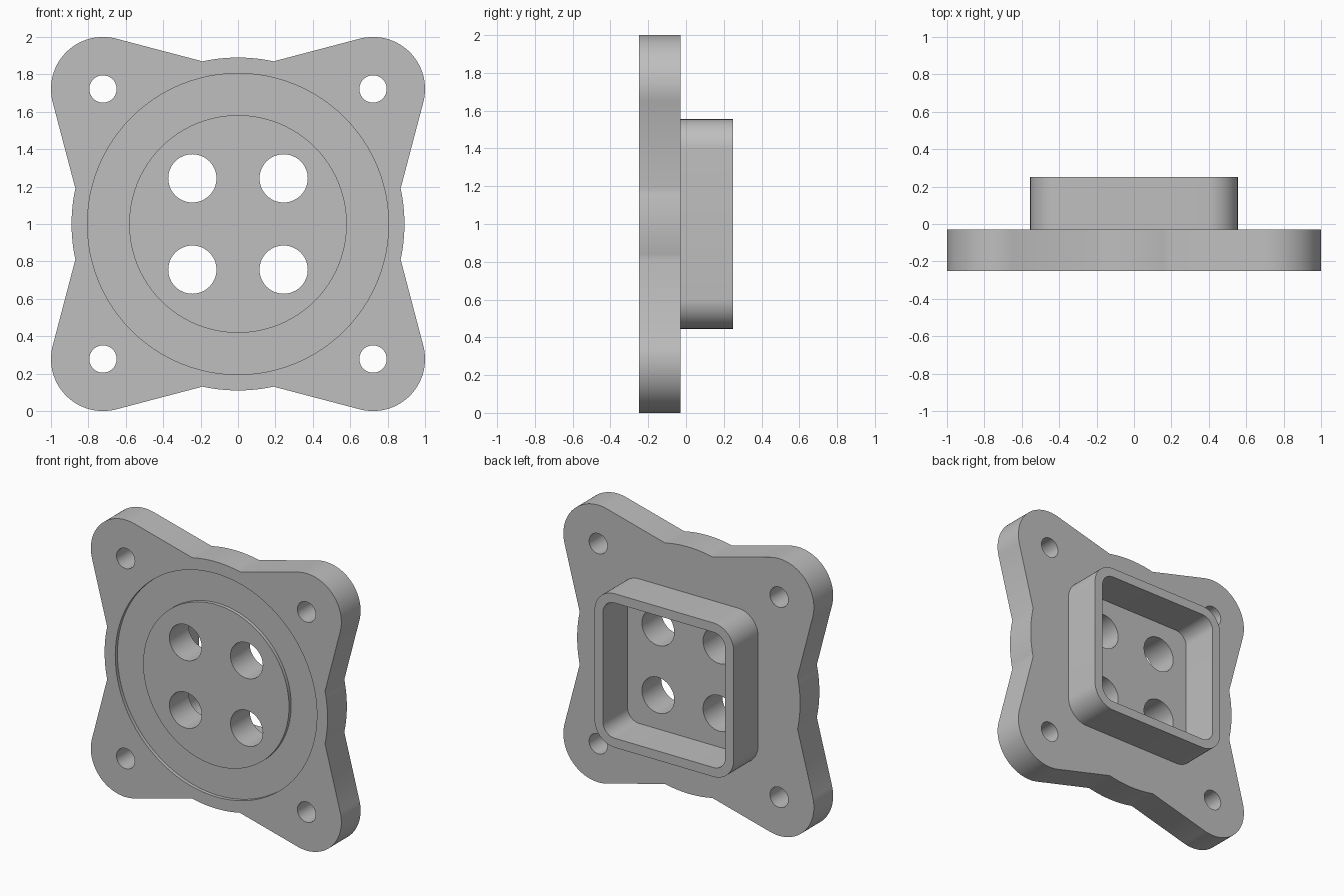
import bpy, bmesh, math
from mathutils import Vector

if "Cube" in bpy.data.objects:
    bpy.data.objects.remove(bpy.data.objects["Cube"])

grey = bpy.data.materials.new("light grey")
grey.diffuse_color = (0.52, 0.52, 0.52, 1)
grey.use_nodes = True
grey.node_tree.nodes["Principled BSDF"].inputs["Base Color"].default_value = grey.diffuse_color


def arc(cx, cz, r, a0, a1, n):
    """Points on an arc, angles in degrees."""
    return [(cx + r * math.cos(math.radians(a0 + (a1 - a0) * i / n)),
             cz + r * math.sin(math.radians(a0 + (a1 - a0) * i / n))) for i in range(n + 1)]


def circle(cx, cz, r, n=64):
    return arc(cx, cz, r, 0, 360, n)[:-1]


def rounded_square(half, r):
    c = half - r
    pts = []
    for k, (sx, sz) in enumerate([(1, 1), (-1, 1), (-1, -1), (1, -1)]):
        pts += arc(sx * c, sz * c, r, 90 * k, 90 * k + 90, 12)
    return pts


def slab(name, loops, y0, y1):
    """Fill an outline with holes and extrude it from y0 to y1."""
    bm = bmesh.new()
    for loop in loops:
        vs = [bm.verts.new((x, y0, z + 1)) for x, z in loop]
        for a, b in zip(vs, vs[1:] + vs[:1]):
            bm.edges.new((a, b))
    bmesh.ops.triangle_fill(bm, use_beauty=True, use_dissolve=False, edges=bm.edges[:])
    ext = bmesh.ops.extrude_face_region(bm, geom=bm.faces[:], use_keep_orig=True)
    moved = [g for g in ext["geom"] if isinstance(g, bmesh.types.BMVert)]
    bmesh.ops.translate(bm, verts=moved, vec=Vector((0, y1 - y0, 0)))
    bmesh.ops.recalc_face_normals(bm, faces=bm.faces[:])
    mesh = bpy.data.meshes.new(name)
    bm.to_mesh(mesh)
    bm.free()
    mesh.materials.append(grey)
    ob = bpy.data.objects.new(name, mesh)
    bpy.context.collection.objects.link(ob)
    return ob


def smooth(ob):
    bpy.ops.object.select_all(action='DESELECT')
    ob.select_set(True)
    bpy.context.view_layer.objects.active = ob
    bpy.ops.object.shade_smooth_by_angle(angle=math.radians(30))


# Flange outline: four rounded lugs joined by shallow arcs of a central disc
outline = []
for k in range(4):
    a = 90 * k
    ca, sa = round(math.cos(math.radians(a))), round(math.sin(math.radians(a)))
    quarter = arc(0, 0, 0.89, -12.3, 12.3, 12) + arc(0.722, 0.722, 0.278, -15, 105, 32)
    outline += [(x * ca - z * sa, x * sa + z * ca) for x, z in quarter]

# Bolt holes in the lugs and larger holes through the middle
signs = [(1, 1), (-1, 1), (-1, -1), (1, -1)]
bolt_holes = [circle(sx * 0.722, sz * 0.722, 0.073, 40) for sx, sz in signs]
wire_holes = [circle(sx * 0.244, sz * 0.244, 0.129, 48) for sx, sz in signs]
flange = slab("flange", [outline] + bolt_holes + wire_holes, -0.25, -0.03)

# Shallow ring groove on the front
cutter = slab("groove_cutter", [circle(0, 0, 0.805, 96), circle(0, 0, 0.582, 96)], -0.30, -0.225)
cutter.hide_render = True
cutter.hide_viewport = True
cut = flange.modifiers.new("groove", 'BOOLEAN')
cut.operation = 'DIFFERENCE'
cut.solver = 'EXACT'
cut.object = cutter
bpy.context.view_layer.objects.active = flange
bpy.ops.object.modifier_apply(modifier=cut.name)
bpy.data.objects.remove(cutter)
smooth(flange)

# Square collar on the back
collar = slab("collar", [rounded_square(0.555, 0.16), rounded_square(0.488, 0.093)], -0.03, 0.25)
smooth(collar)
